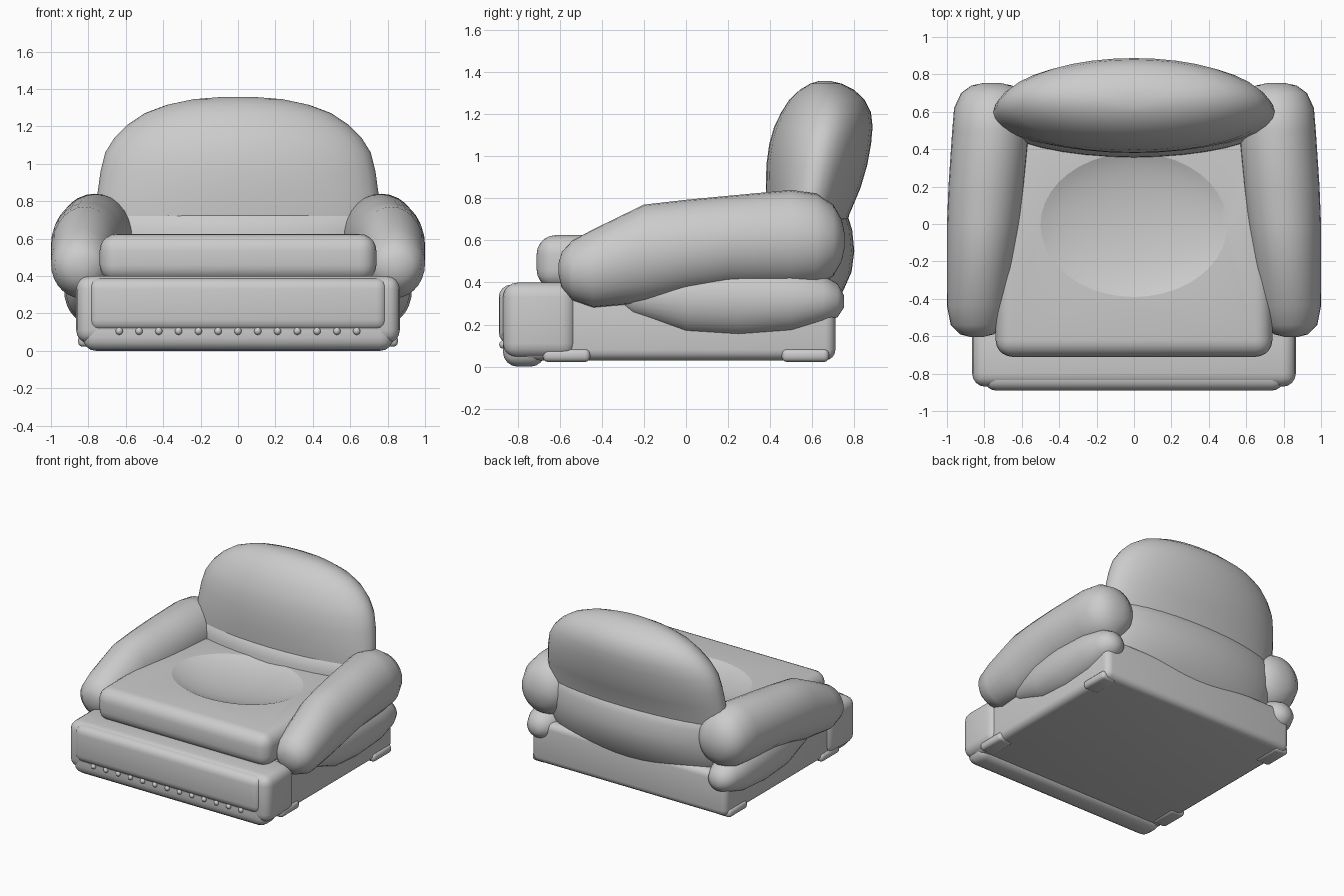
import bpy, bmesh, math
from mathutils import Vector

if "Cube" in bpy.data.objects:
    bpy.data.objects.remove(bpy.data.objects["Cube"])


def finish(bm, name, angle=35):
    bmesh.ops.recalc_face_normals(bm, faces=bm.faces)
    me = bpy.data.meshes.new(name)
    bm.to_mesh(me)
    bm.free()
    ob = bpy.data.objects.new(name, me)
    bpy.context.collection.objects.link(ob)
    smooth(ob, angle)
    return ob


def smooth(ob, angle=35):
    bpy.ops.object.select_all(action='DESELECT')
    ob.select_set(True)
    bpy.context.view_layer.objects.active = ob
    bpy.ops.object.shade_smooth_by_angle(angle=math.radians(angle))


def rounded_box(name, lo, hi, r, seg=4):
    bm = bmesh.new()
    bmesh.ops.create_cube(bm, size=1)
    for v in bm.verts:
        v.co = Vector([(lo[i] + hi[i]) / 2 + v.co[i] * (hi[i] - lo[i]) for i in range(3)])
    bmesh.ops.bevel(bm, geom=bm.edges[:], offset=r, segments=seg, profile=0.5, affect='EDGES')
    return finish(bm, name)


def loft(name, sections, place, n=28):
    """Elliptical rings (t, centre a, radius a, centre b, radius b), capped."""
    bm = bmesh.new()
    rings = []
    for t, a, ra, b, rb in sections:
        rings.append([bm.verts.new(place(t, a + ra * math.cos(k * math.tau / n),
                                         b + rb * math.sin(k * math.tau / n))) for k in range(n)])
    for p, q in zip(rings, rings[1:]):
        for k in range(n):
            bm.faces.new((p[k], p[(k + 1) % n], q[(k + 1) % n], q[k]))
    bm.faces.new(rings[0])
    bm.faces.new(rings[-1])
    return finish(bm, name, 50)


def ellipsoid(name, centre, radii, u=32, v=16):
    bm = bmesh.new()
    bmesh.ops.create_uvsphere(bm, u_segments=u, v_segments=v, radius=1)
    for w in bm.verts:
        w.co = Vector([centre[i] + w.co[i] * radii[i] for i in range(3)])
    return finish(bm, name)


# base, front apron and lower rail
rounded_box("base", (-.84, -.80, .03), (.84, .71, .36), .05)
rounded_box("front_box", (-.865, -.87, .04), (.865, -.52, .40), .07)
rounded_box("front_panel", (-.80, -.89, .105), (.80, -.70, .39), .06)
rounded_box("lower_rail", (-.83, -.87, 0), (.83, -.67, .20), .07)

# decorative studs
for i in range(13):
    ellipsoid(f"stud_{i + 1}", (-.635 + i * .1058, -.868, .105), (.02, .02, .02), 12, 8)

# seat cushion with a shallow dished hollow
seat = rounded_box("seat", (-.74, -.71, .37), (.74, .50, .625), .09, 5)
cutter = ellipsoid("seat_hollow_cutter", (0, -.005, .715), (.605, .466, .16), 40, 32)
cutter.hide_render = True
mod = seat.modifiers.new("hollow", 'BOOLEAN')
mod.operation, mod.object, mod.solver = 'DIFFERENCE', cutter, 'EXACT'
bpy.context.view_layer.objects.active = seat
bpy.ops.object.modifier_apply(modifier=mod.name)
bpy.data.objects.remove(cutter)
smooth(seat, 20)

# armrests, under-arm bulges and feet on both sides
ARM = [(-.605, .84, .03, .465, .03), (-.59, .84, .09, .46, .085), (-.54, .84, .14, .458, .142),
       (-.44, .837, .163, .467, .186), (-.2, .82, .18, .535, .235), (0, .805, .195, .567, .226),
       (.2, .79, .202, .592, .22), (.5, .766, .206, .605, .235), (.62, .762, .2, .602, .22),
       (.70, .76, .165, .60, .17), (.74, .76, .11, .60, .10), (.755, .76, .04, .60, .03)]
BULGE = [(-.4, .78, .02, .35, .02), (-.25, .78, .1, .34, .1), (0, .78, .14, .33, .175),
         (.25, .78, .15, .325, .185), (.5, .78, .145, .32, .16), (.65, .78, .12, .32, .115),
         (.72, .78, .085, .315, .08), (.75, .78, .03, .31, .03)]
for side, s in (("left", -1), ("right", 1)):
    place = lambda t, a, b, s=s: (s * a, t, b)
    loft(f"armrest_{side}", ARM, place)
    loft(f"under_arm_{side}", BULGE, place)
    for end, y in (("front", -.68), ("back", .455)):
        x0, x1 = sorted((s * .73, s * .855))
        rounded_box(f"foot_{end}_{side}", (x0, y, .022), (x1, y + .225, .085), .025, 3)

# backrest: upper pillow above a lower roll
up = lambda t, a, b: (a, b, t)
loft("backrest_upper", [(.45, 0, .66, .575, .12), (.60, 0, .74, .575, .18), (.72, 0, .762, .58, .195),
                        (.85, 0, .75, .605, .225), (.96, 0, .735, .622, .24), (1.06, 0, .71, .638, .242),
                        (1.14, 0, .66, .653, .234), (1.21, 0, .59, .666, .213), (1.27, 0, .50, .67, .178),
                        (1.315, 0, .38, .67, .13), (1.345, 0, .24, .665, .075), (1.357, 0, .09, .66, .03)],
     up, 36)
loft("backrest_lower", [(.22, 0, .60, .55, .10), (.28, 0, .68, .55, .155), (.36, 0, .74, .56, .187),
                        (.45, 0, .76, .57, .217), (.55, 0, .77, .575, .225), (.65, 0, .77, .575, .215),
                        (.72, 0, .75, .575, .193), (.78, 0, .65, .575, .12)], up, 36)
